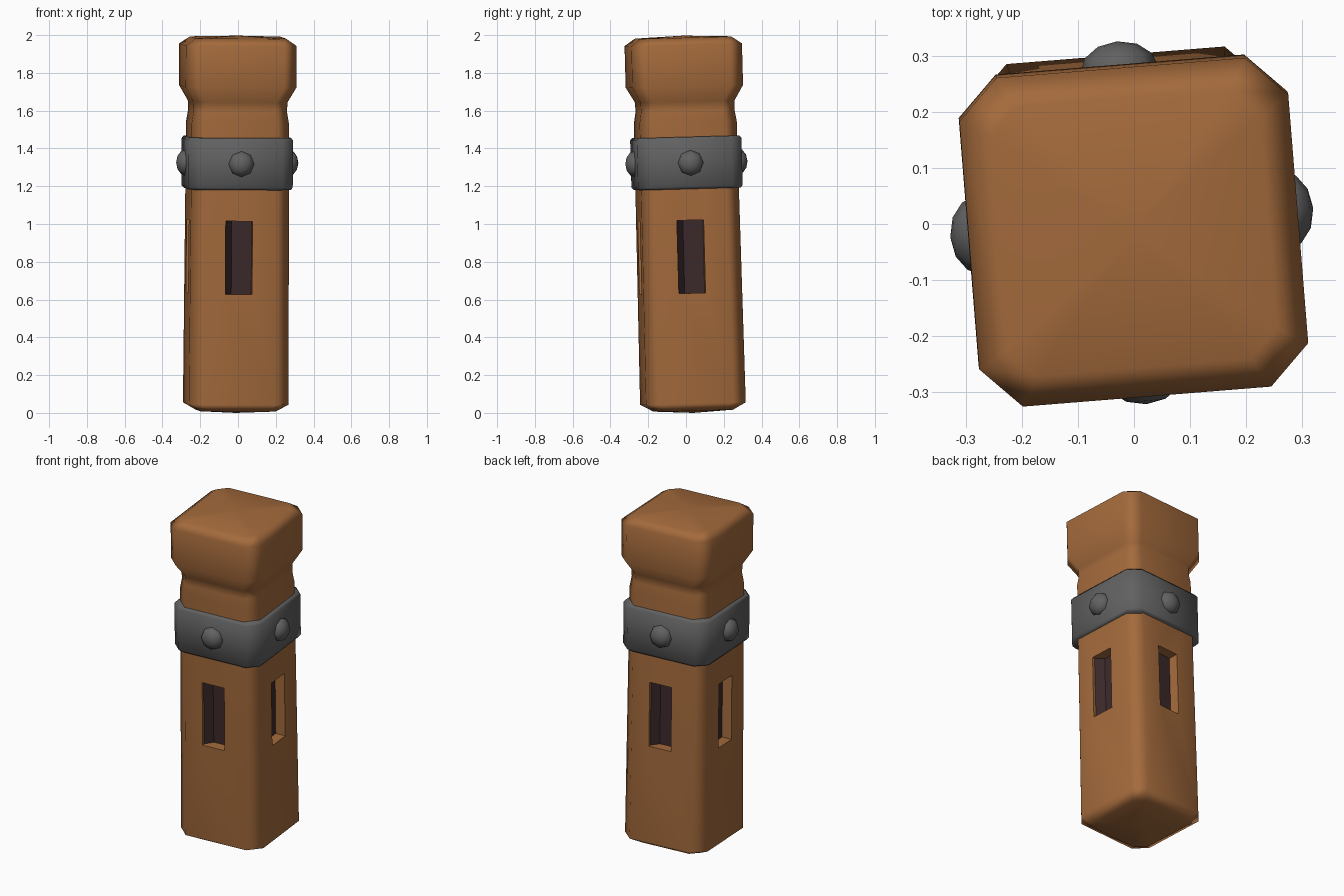
import bpy, bmesh, math
from mathutils import Matrix

cube = bpy.data.objects.get("Cube")
if cube:
    bpy.data.objects.remove(cube, do_unlink=True)


def material(name, rgb, rough=0.8):
    m = bpy.data.materials.new(name)
    m.use_nodes = True
    m.diffuse_color = (*rgb, 1)
    b = m.node_tree.nodes["Principled BSDF"]
    b.inputs["Base Color"].default_value = (*rgb, 1)
    b.inputs["Roughness"].default_value = rough
    return m


wood = material("brown wood", (0.37, 0.145, 0.045))
iron = material("dark grey iron", (0.12, 0.12, 0.12))
shadow = material("dark hollow", (0.045, 0.022, 0.024))

# The whole post leans and twists slightly
LEAN = (Matrix.Translation((-0.012, 0.038, 0)) @ Matrix.Rotation(0.027, 4, 'X')
        @ Matrix.Rotation(0.006, 4, 'Y') @ Matrix.Rotation(math.radians(4.6), 4, 'Z'))


def finish(name, bm, mat, angle=60):
    bmesh.ops.recalc_face_normals(bm, faces=bm.faces)
    mesh = bpy.data.meshes.new(name)
    bm.to_mesh(mesh)
    bm.free()
    mesh.materials.append(mat)
    ob = bpy.data.objects.new(name, mesh)
    bpy.context.collection.objects.link(ob)
    ob.matrix_world = LEAN
    select(ob)
    bpy.ops.object.shade_smooth_by_angle(angle=math.radians(angle))
    return ob


def select(ob):
    bpy.ops.object.select_all(action='DESELECT')
    ob.select_set(True)
    bpy.context.view_layer.objects.active = ob


def loft(profile, bottom, top):
    """Stack chamfered squares (half width, chamfer, height) between two apexes."""
    bm = bmesh.new()
    rings = []
    for h, c, z in profile:
        k = h - c
        pts = [(k, -h), (h, -k), (h, k), (k, h), (-k, h), (-h, k), (-h, -k), (-k, -h)]
        rings.append([bm.verts.new((x, y, z)) for x, y in pts])
    for a, b in zip(rings, rings[1:]):
        for i in range(8):
            j = (i + 1) % 8
            bm.faces.new((a[i], a[j], b[j], b[i]))
    for ring, z in ((rings[0], bottom), (rings[-1], top)):
        apex = bm.verts.new((0, 0, z))
        for i in range(8):
            bm.faces.new((ring[i], ring[(i + 1) % 8], apex))
    return bm


def prism(points, z0, z1):
    bm = bmesh.new()
    base = bm.faces.new([bm.verts.new((x, y, z0)) for x, y in points])
    ext = bmesh.ops.extrude_face_region(bm, geom=[base])
    verts = [v for v in ext["geom"] if isinstance(v, bmesh.types.BMVert)]
    bmesh.ops.translate(bm, verts=verts, vec=(0, 0, z1 - z0))
    return bm


# Post: shaft, neck groove and flared head
post = finish("post", loft([
    (0.20, 0.05, 0.012), (0.265, 0.07, 0.05), (0.258, 0.07, 1.54),
    (0.248, 0.065, 1.60), (0.25, 0.065, 1.65), (0.294, 0.072, 1.73),
    (0.294, 0.072, 1.95), (0.24, 0.05, 1.988)], 0.0, 1.998), wood, 80)

# Iron band
finish("iron_band", loft([
    (0.268, 0.06, 1.187), (0.278, 0.06, 1.20), (0.278, 0.06, 1.45),
    (0.268, 0.06, 1.463)], 1.187, 1.463), iron)

SLOT_L, SLOT_R, SLOT_Z0, SLOT_Z1 = -0.08, 0.062, 0.635, 1.022
DEPTH = -0.195
for i, side in enumerate(("front", "left", "back", "right")):
    turn = Matrix.Rotation(i * math.pi / 2, 4, 'Z')

    # Slot cut into the side
    bm = prism([(SLOT_L, -0.4), (SLOT_R, -0.4), (SLOT_R, DEPTH), (SLOT_L, DEPTH)],
               SLOT_Z0, SLOT_Z1)
    bm.transform(turn)
    cutter = finish("slot_cutter", bm, wood)
    cutter.hide_render = True
    select(post)
    mod = post.modifiers.new("slot", 'BOOLEAN')
    mod.operation, mod.solver, mod.object = 'DIFFERENCE', 'EXACT', cutter
    bpy.ops.object.modifier_apply(modifier=mod.name)
    bpy.data.objects.remove(cutter, do_unlink=True)

    # Dark lining with a slanted left cheek
    bm = prism([(SLOT_L, -0.245), (SLOT_L + 0.036, DEPTH - 0.006), (SLOT_R, DEPTH - 0.006),
                (SLOT_R, DEPTH + 0.01), (SLOT_L, DEPTH + 0.01)], SLOT_Z0, SLOT_Z1)
    bm.transform(turn)
    finish(side + "_slot_lining", bm, shadow, 20)

    # Domed stud on the band
    bm = bmesh.new()
    bmesh.ops.create_uvsphere(bm, u_segments=8, v_segments=6, radius=0.07)
    bm.transform(turn @ Matrix.Translation((0, -0.272, 1.325))
                 @ Matrix.Diagonal((1, 0.75, 1, 1)) @ Matrix.Rotation(math.pi / 2, 4, 'X'))
    finish(side + "_stud", bm, iron)

# Keep the broad faces flat after cutting
select(post)
bpy.ops.object.shade_smooth_by_angle(angle=math.radians(60))
weighted = post.modifiers.new("even_normals", 'WEIGHTED_NORMAL')
weighted.keep_sharp = True
